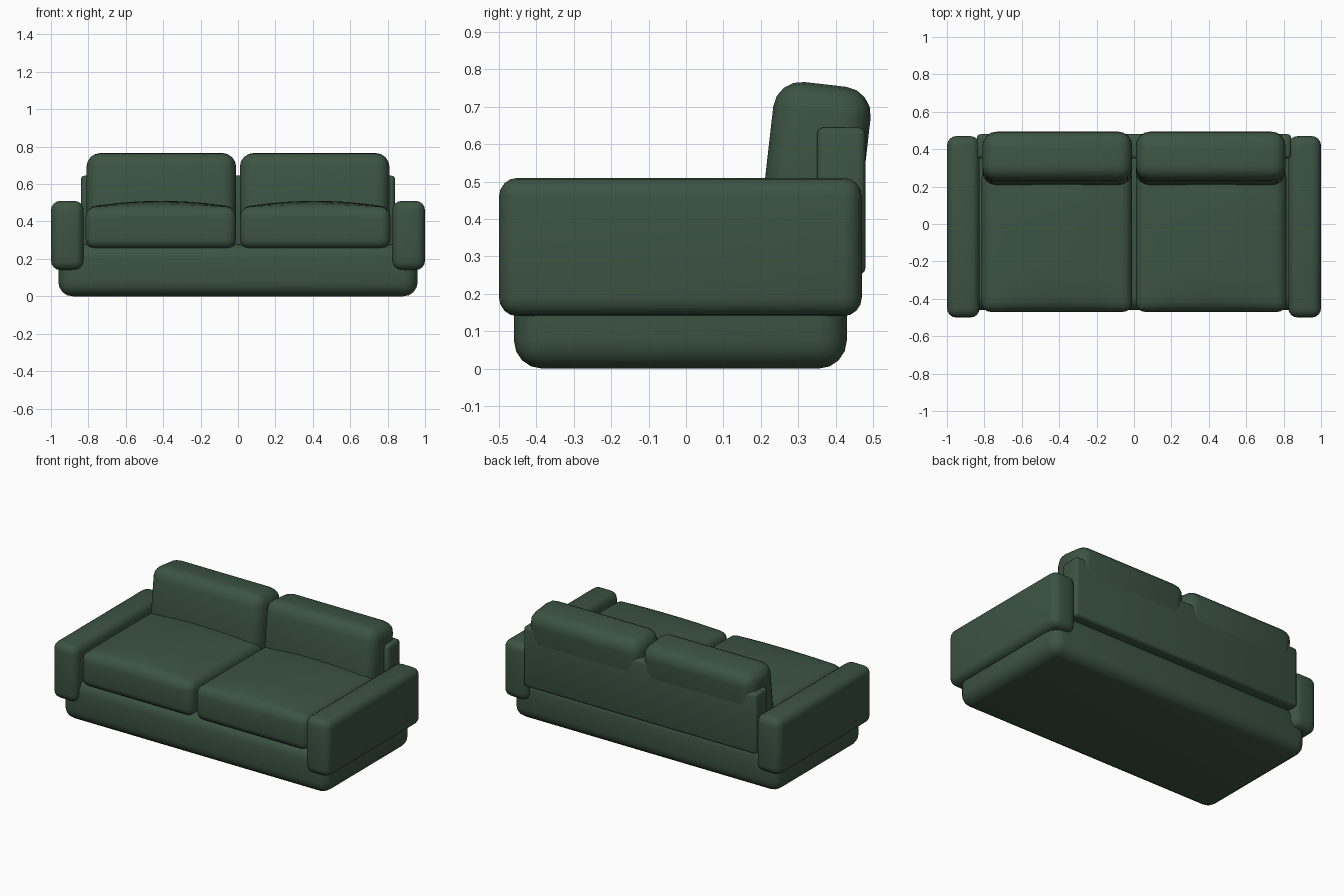
import bpy, bmesh, math
from mathutils import Matrix, Vector

if "Cube" in bpy.data.objects:
    bpy.data.objects.remove(bpy.data.objects["Cube"])

green = bpy.data.materials.new("dark green fabric")
green.diffuse_color = (0.045, 0.088, 0.056, 1)
green.use_nodes = True
green.node_tree.nodes["Principled BSDF"].inputs["Base Color"].default_value = green.diffuse_color


def soft_box(name, lo, hi, radius, segments=4, tilt=0.0, dome=0.0):
    """Rounded box between two corners; optional lean about x and puffed top."""
    lo, hi = Vector(lo), Vector(hi)
    size, mid = hi - lo, (lo + hi) / 2
    bm = bmesh.new()
    bmesh.ops.create_cube(bm, size=1, matrix=Matrix.Diagonal((*size, 1)))
    bmesh.ops.bevel(bm, geom=bm.edges[:], offset=radius, segments=segments,
                    profile=0.5, affect='EDGES')
    if dome:
        # slice into a grid, then raise the top into a pillow
        for axis in (0, 1):
            for i in range(1, 16):
                co, no = Vector(), Vector()
                co[axis] = size[axis] * (i / 16 - 0.5)
                no[axis] = 1
                bmesh.ops.bisect_plane(bm, geom=bm.verts[:] + bm.edges[:] + bm.faces[:],
                                       plane_co=co, plane_no=no)
        for v in bm.verts:
            if v.co.z > 0:
                u, w = 2 * v.co.x / size.x, 2 * v.co.y / size.y
                v.co.z += dome * (1 - u ** 2) * (1 - w ** 4) * 2 * v.co.z / size.z
    me = bpy.data.meshes.new(name)
    bm.to_mesh(me)
    bm.free()
    ob = bpy.data.objects.new(name, me)
    ob.location = mid
    ob.rotation_euler.x = tilt
    me.materials.append(green)
    bpy.context.collection.objects.link(ob)
    bpy.context.view_layer.objects.active = ob
    bpy.ops.object.select_all(action='DESELECT')
    ob.select_set(True)
    bpy.ops.object.shade_smooth_by_angle(angle=math.radians(35))
    return ob


# plinth and back panel
soft_box("base", (-0.96, -0.46, 0), (0.96, 0.43, 0.28), 0.075)
soft_box("back_panel", (-0.84, 0.35, 0.25), (0.84, 0.48, 0.645), 0.02, 3)

# mirrored arms and cushions
for side, s in (("left", -1), ("right", 1)):
    def pair(name, x0, x1, y0, y1, z0, z1, *args, **kw):
        a, b = sorted((s * x0, s * x1))
        return soft_box(f"{side}_{name}", (a, y0, z0), (b, y1, z1), *args, **kw)

    pair("arm", 0.825, 1.0, -0.5, 0.47, 0.14, 0.51, 0.05)
    pair("seat_cushion", 0.01, 0.815, -0.47, 0.3, 0.255, 0.475, 0.05, dome=0.035)
    pair("back_cushion", 0.01, 0.81, 0.217, 0.479, 0.34, 0.761, 0.075,
         tilt=math.radians(-6.5))
